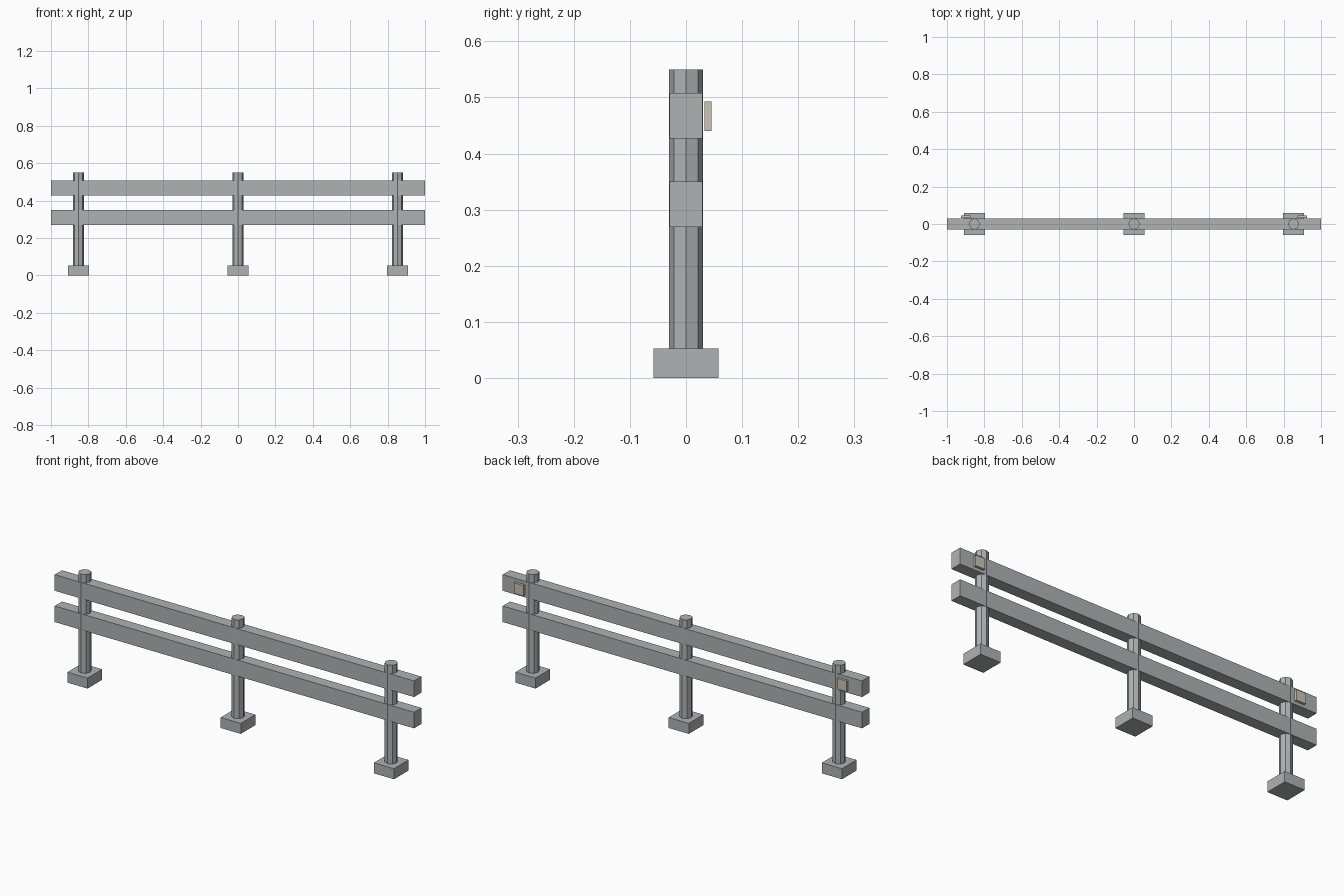
import bpy
import math

cube = bpy.data.objects.get("Cube")
if cube:
    bpy.data.objects.remove(cube, do_unlink=True)


def material(name, rgb):
    m = bpy.data.materials.new(name)
    m.use_nodes = True
    colour = (*rgb, 1.0)
    m.diffuse_color = colour
    m.node_tree.nodes["Principled BSDF"].inputs["Base Color"].default_value = colour
    return m


metal = material("galvanised grey", (0.42, 0.45, 0.455))
reflector_tan = material("pale tan", (0.60, 0.56, 0.48))


def box(name, centre, size, mat):
    bpy.ops.mesh.primitive_cube_add(size=1, location=centre)
    ob = bpy.context.object
    ob.name = name
    ob.scale = size
    bpy.ops.object.transform_apply(location=False, rotation=False, scale=True)
    ob.data.materials.append(mat)
    return ob


def post(name, x, bottom, top):
    # Eight-sided post with corners on the x and y axes
    bpy.ops.mesh.primitive_cylinder_add(
        vertices=8, radius=0.03, depth=top - bottom,
        location=(x, 0, (bottom + top) / 2))
    ob = bpy.context.object
    ob.name = name
    ob.data.materials.append(metal)
    return ob


# Posts standing on square feet
for side, x in (("right", -0.853), ("middle", 0), ("left", 0.853)):
    box(f"{side}_foot", (x, 0, 0.0265), (0.112, 0.116, 0.053), metal)
    post(f"{side}_post", x, 0.03, 0.55)

# Two long horizontal rails
for name, z in (("lower_rail", 0.31), ("upper_rail", 0.4675)):
    box(name, (0, 0, z), (2, 0.058, 0.081), metal)

# Small reflectors held just behind the upper rail
for side, x in (("right", -0.9), ("left", 0.9)):
    box(f"{side}_reflector", (x, 0.039, 0.4665), (0.052, 0.012, 0.053), reflector_tan)
